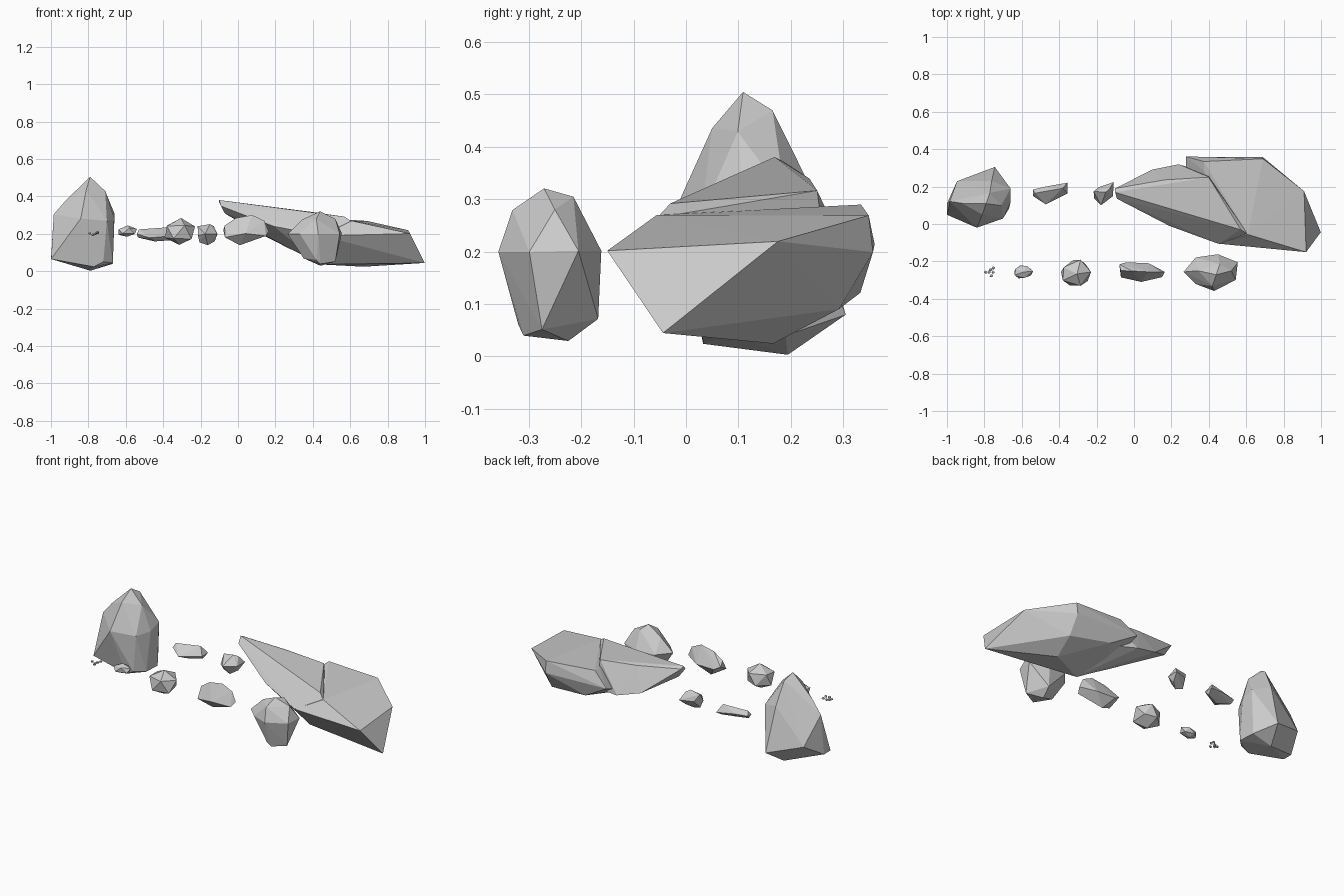
import bpy, bmesh, random
from mathutils import Vector


def rock(name, pts):
    """Faceted rock: convex hull of a few corner points, slightly roughened."""
    rng = random.Random(7)
    bm = bmesh.new()
    vs = [bm.verts.new([c + rng.uniform(-.0015, .0015) for c in p]) for p in pts]
    bmesh.ops.convex_hull(bm, input=vs)
    loose = [v for v in bm.verts if not v.link_faces]
    bmesh.ops.delete(bm, geom=loose, context='VERTS')
    bmesh.ops.recalc_face_normals(bm, faces=bm.faces[:])
    me = bpy.data.meshes.new(name)
    bm.to_mesh(me)
    bm.free()
    ob = bpy.data.objects.new(name, me)
    bpy.context.collection.objects.link(ob)
    return ob


def pebble(name, center, size, seed):
    """Roundish stone: jittered low icosphere fitted to a bounding size."""
    rng = random.Random(seed)
    bm = bmesh.new()
    bmesh.ops.create_icosphere(bm, subdivisions=1, radius=1)
    pts = [v.co + Vector([rng.uniform(-.12, .12) for _ in range(3)]) for v in bm.verts]
    bm.free()
    lo = [min(p[i] for p in pts) for i in range(3)]
    hi = [max(p[i] for p in pts) for i in range(3)]
    rock(name, [[center[i] + size[i] * ((p[i] - lo[i]) / (hi[i] - lo[i]) - .5)
                 for i in range(3)] for p in pts])


# Large boulder: raised pointed wedge merged with a lower broad slab
wedge = rock("large_boulder", [
    (-.10, .17, .38), (-.10, .19, .37), (-.09, .135, .35), (-.07, .17, .31),
    (.165, .235, .34), (.40, .25, .315), (.57, -.03, .29), (.10, .29, .21),
    (.24, .32, .17), (.19, -.01, .24), (.45, -.105, .19), (.28, .10, .12),
    (.44, .05, .04), (.61, -.055, .265), (.40, .27, .15)])
slab = rock("boulder_slab", [
    (.375, .285, .278), (.375, .334, .29), (.28, .36, .215), (.69, .35, .27),
    (.69, .356, .20), (.91, .175, .218), (.92, -.15, .20), (1, -.045, .045),
    (.61, -.055, .27), (.69, .293, .09), (.67, .167, .024), (.44, .334, .122),
    (.44, .05, .037), (.45, -.105, .19), (.28, .10, .12)])
mod = wedge.modifiers.new("join_slab", 'BOOLEAN')
mod.operation = 'UNION'
mod.solver = 'EXACT'
mod.object = slab
bpy.context.view_layer.objects.active = wedge
bpy.ops.object.modifier_apply(modifier=mod.name)
bpy.data.objects.remove(slab)

# Tall standing rock on the left
rock("standing_rock", [
    (-.79, .11, .504), (-.77, .165, .47), (-.81, .05, .437), (-.71, .10, .43),
    (-.985, .12, .305), (-.84, -.02, .28), (-.66, .19, .305), (-.66, .11, .28),
    (-.70, .03, .27), (-1, .05, .065), (-1, .11, .065), (-.945, .23, .14),
    (-.745, .305, .08), (-.67, .19, .04), (-.67, .08, .045), (-.72, .03, .05),
    (-.79, .195, .0015), (-.77, .033, .023), (-.76, .23, .34), (-.92, .11, .38)])

# Front row, largest to smallest
rock("front_rock_large", [
    (.44, -.27, .32), (.46, -.215, .305), (.345, -.25, .278), (.265, -.255, .20),
    (.33, -.18, .20), (.45, -.162, .20), (.555, -.205, .20), (.545, -.30, .20),
    (.43, -.357, .20), (.33, -.32, .20), (.52, -.25, .28), (.42, -.33, .28),
    (.35, -.26, .07), (.44, -.31, .04), (.44, -.225, .03), (.52, -.275, .05),
    (.45, -.167, .07), (.42, -.32, .06)])
rock("front_rock_oblong", [
    (-.078, -.215, .22), (-.04, -.205, .20), (.08, -.21, .20), (.165, -.255, .215),
    (.15, -.285, .19), (.04, -.31, .20), (-.07, -.285, .18), (-.07, -.25, .245),
    (-.01, -.25, .285), (.075, -.255, .30), (.14, -.255, .27), (.01, -.25, .14)])
pebble("front_rock_round", (-.31, -.26, .213), (.16, .14, .145), 3)
pebble("front_rock_small", (-.59, -.257, .215), (.10, .068, .062), 5)

# Back pair of stones
rock("back_flat_stone", [
    (-.54, .185, .20), (-.54, .15, .20), (-.47, .105, .18), (-.355, .165, .19),
    (-.355, .22, .19), (-.47, .20, .20), (-.53, .165, .222), (-.38, .19, .235),
    (-.445, .15, .16), (-.365, .185, .165), (-.535, .165, .18)])
rock("back_chip_stone", [
    (-.215, .175, .24), (-.175, .10, .20), (-.11, .15, .20), (-.11, .225, .20),
    (-.19, .195, .20), (-.15, .17, .25), (-.13, .19, .24), (-.16, .15, .14),
    (-.205, .16, .155), (-.215, .14, .19), (-.125, .18, .16)])

# Tiny gravel bits
for i, (x, y, z) in enumerate([(-.793, -.258, .203), (-.768, -.245, .198), (-.752, -.235, .205),
                               (-.775, -.257, .195), (-.752, -.257, .208), (-.763, -.277, .200)]):
    pebble(f"gravel_{i + 1}", (x, y, z), (.017, .015, .014), 20 + i)
